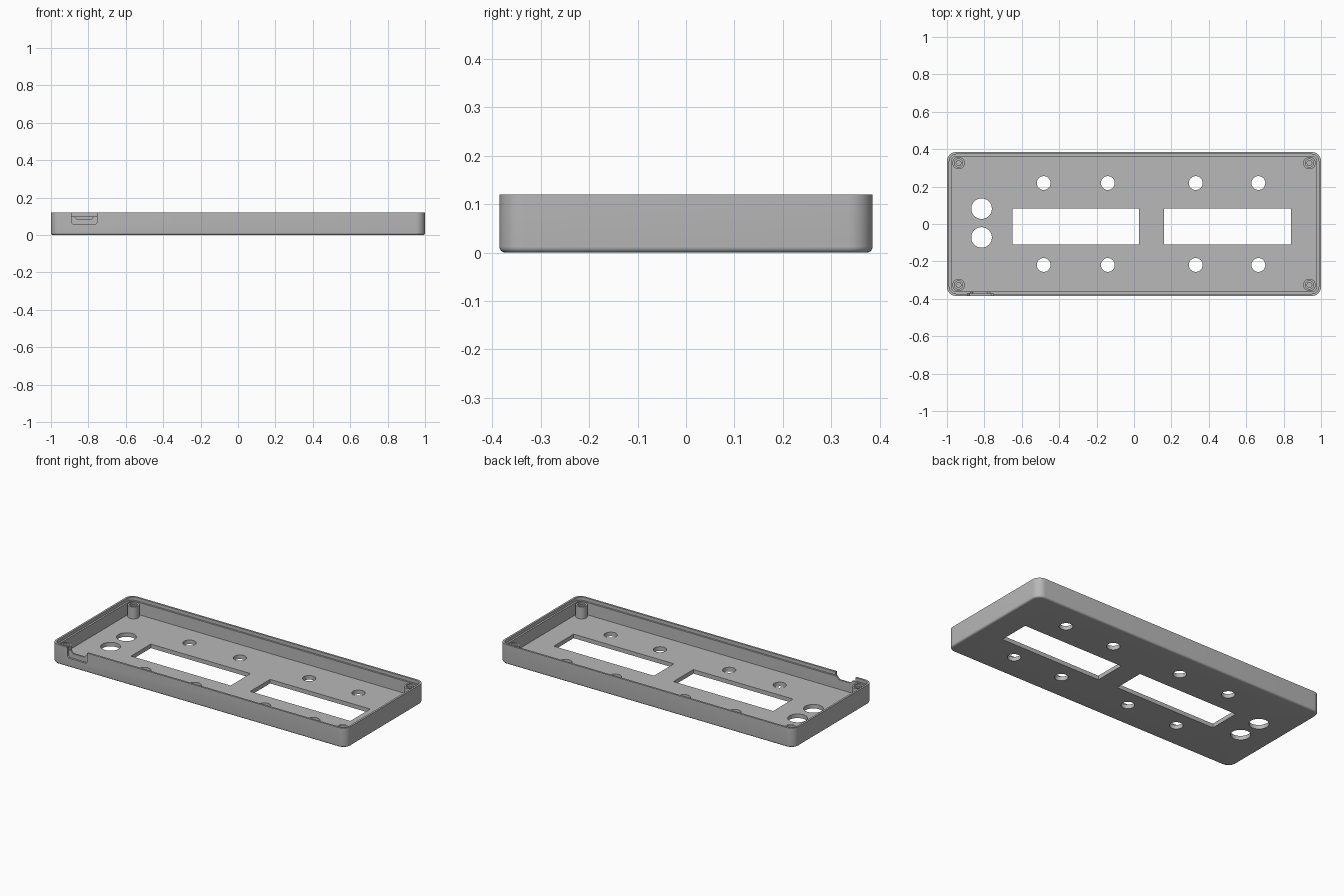
import bpy, bmesh, math

if "Cube" in bpy.data.objects:
    bpy.data.objects.remove(bpy.data.objects["Cube"])

HX, HY, H = 1.0, 0.385, 0.12      # half length, half width, height
CORNER, FILLET = 0.05, 0.012
LIP, WALL = 0.012, 0.023          # lip thickness, full wall thickness
SHELF, FLOOR = 0.10, 0.025

grey = bpy.data.materials.new("plain grey")
grey.diffuse_color = (0.48, 0.48, 0.48, 1)
grey.use_nodes = True
grey.node_tree.nodes["Principled BSDF"].inputs["Base Color"].default_value = grey.diffuse_color


def make_object(name, bm):
    bmesh.ops.recalc_face_normals(bm, faces=bm.faces)
    mesh = bpy.data.meshes.new(name)
    bm.to_mesh(mesh)
    bm.free()
    mesh.materials.append(grey)
    obj = bpy.data.objects.new(name, mesh)
    bpy.context.collection.objects.link(obj)
    return obj


def bridge(bm, rings, close=False):
    pairs = list(zip(rings, rings[1:]))
    if close:
        pairs.append((rings[-1], rings[0]))
    for a, b in pairs:
        n = len(a)
        for i in range(n):
            j = (i + 1) % n
            bm.faces.new((a[i], a[j], b[j], b[i]))


def rounded_ring(bm, inset, z, steps=10):
    """Rounded rectangle, offset inward from the outer outline."""
    r = CORNER - inset
    ring = []
    for k, (sx, sy) in enumerate([(1, 1), (-1, 1), (-1, -1), (1, -1)]):
        for i in range(steps + 1):
            a = math.pi / 2 * (k + i / steps)
            ring.append(bm.verts.new((sx * (HX - CORNER) + r * math.cos(a),
                                      sy * (HY - CORNER) + r * math.sin(a), z)))
    return ring


def prism(name, points, place, low, high):
    """Extrude a 2D outline between two depths."""
    bm = bmesh.new()
    rings = [[bm.verts.new(place(u, v, d)) for u, v in points] for d in (low, high)]
    bridge(bm, rings)
    for ring in rings:
        bm.faces.new(ring)
    obj = make_object(name, bm)
    obj.hide_render = True
    return obj


def upright(x, y, z):
    return (x, y, z)


def through_front(x, z, y):
    return (x, y, z)


def circle(x, y, r, n=40):
    return [(x + r * math.cos(2 * math.pi * i / n),
             y + r * math.sin(2 * math.pi * i / n)) for i in range(n)]


# Open tray: filleted bottom, outer wall, stepped lip, inner wall and floor
bm = bmesh.new()
profile = [(FILLET * (1 - math.sin(a)), FILLET * (1 - math.cos(a)))
           for a in (i * math.pi / 12 for i in range(7))]
profile += [(0, H), (LIP, H), (LIP, SHELF), (WALL, SHELF), (WALL, FLOOR)]
rings = [rounded_ring(bm, inset, z) for inset, z in profile]
bridge(bm, rings)
bm.faces.new(rings[0])
bm.faces.new(rings[-1])
tray = make_object("tray", bm)

# Openings in the floor
cutters = []
for x0, x1 in ((-0.65, 0.027), (0.16, 0.84)):
    cutters.append(prism("window_cutter",
                         [(x0, -0.11), (x1, -0.11), (x1, 0.083), (x0, 0.083)],
                         upright, -0.05, 0.06))
holes = [(x, y, 0.037) for x in (-0.483, -0.14, 0.33, 0.665) for y in (-0.219, 0.219)]
holes += [(-0.815, 0.082, 0.055), (-0.815, -0.072, 0.055)]
for x, y, r in holes:
    cutters.append(prism("hole_cutter", circle(x, y, r), upright, -0.05, 0.06))

# Cable port: shallow outer pocket plus a tapered notch through the wall
cutters.append(prism("port_pocket_cutter",
                     [(-0.89, 0.2), (-0.89, 0.065), (-0.88, 0.055),
                      (-0.765, 0.055), (-0.755, 0.065), (-0.755, 0.2)],
                     through_front, -HY - 0.05, -HY + LIP + 0.0005))
cutters.append(prism("port_notch_cutter",
                     [(-0.875, 0.2), (-0.875, 0.1), (-0.86, 0.083),
                      (-0.785, 0.083), (-0.77, 0.1), (-0.77, 0.2)],
                     through_front, -HY - 0.05, -HY + WALL + 0.01))

for cutter in cutters:
    mod = tray.modifiers.new("cut", 'BOOLEAN')
    mod.operation = 'DIFFERENCE'
    mod.solver = 'EXACT'
    mod.object = cutter
bpy.context.view_layer.update()
cut = bpy.data.meshes.new_from_object(
    tray.evaluated_get(bpy.context.evaluated_depsgraph_get()))
tray.modifiers.clear()
tray.data = cut
for cutter in cutters:
    bpy.data.objects.remove(cutter)

# Screw posts in the corners, with a countersunk blind hole
parts = [tray]
post_profile = [(0.033, FLOOR - 0.005), (0.033, SHELF - 0.002), (0.022, SHELF - 0.002),
                (0.022, SHELF - 0.012), (0.013, SHELF - 0.012), (0.013, FLOOR + 0.01)]
for sx, side in ((-1, "left"), (1, "right")):
    for sy, end in ((-1, "front"), (1, "back")):
        bm = bmesh.new()
        rings = [[bm.verts.new((x, y, z)) for x, y in circle(sx * 0.938, sy * 0.326, r, 32)]
                 for r, z in post_profile]
        bridge(bm, rings)
        bm.faces.new(rings[0])
        bm.faces.new(rings[-1])
        parts.append(make_object(f"screw_post_{end}_{side}", bm))

# Smooth rounded areas, keep hard edges
bpy.ops.object.select_all(action='DESELECT')
for obj in parts:
    obj.select_set(True)
bpy.context.view_layer.objects.active = tray
bpy.ops.object.shade_smooth_by_angle(angle=math.radians(30))
